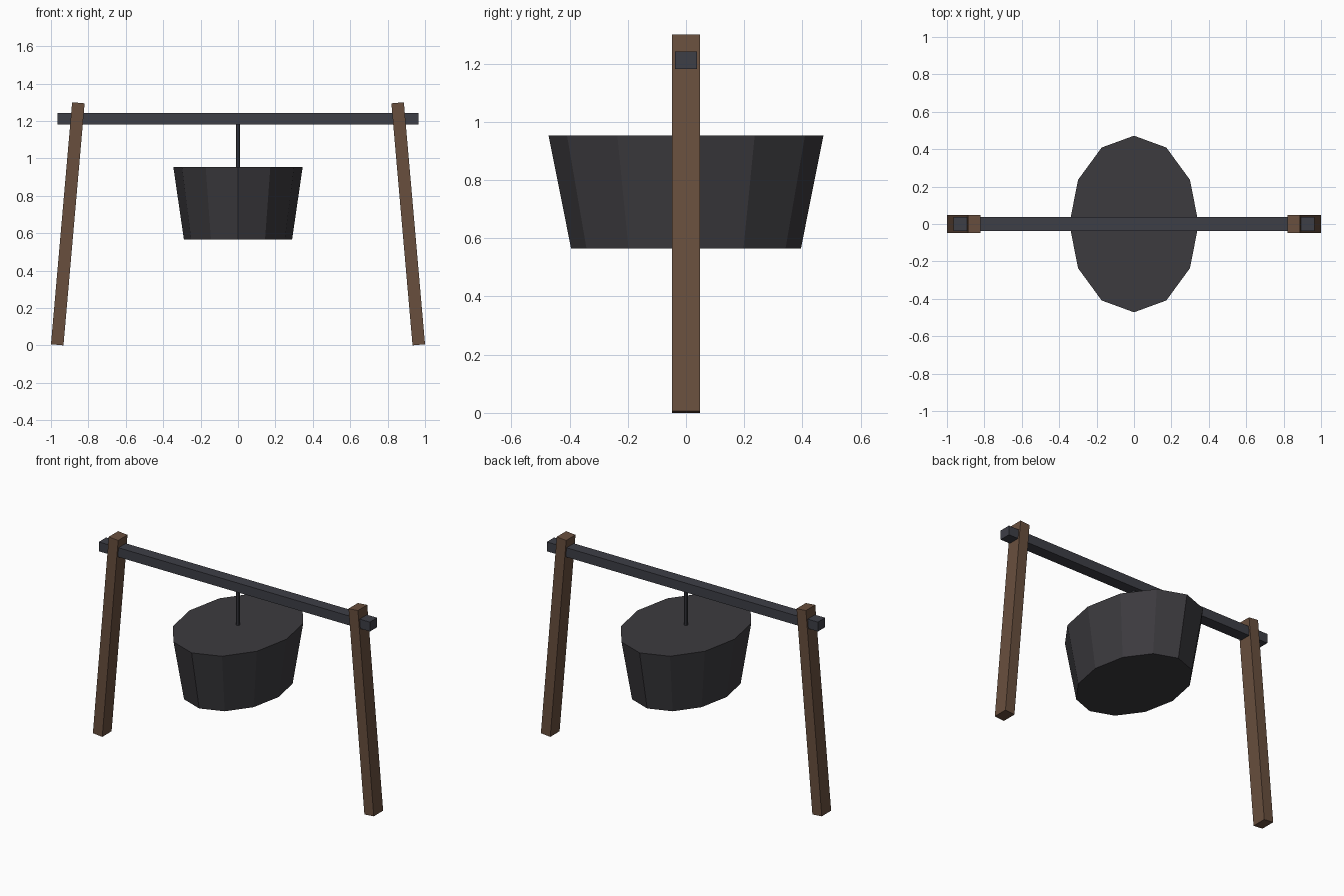
import bpy
import math

cube = bpy.data.objects.get("Cube")
if cube:
    bpy.data.objects.remove(cube, do_unlink=True)


def material(name, rgb):
    mat = bpy.data.materials.new(name)
    mat.use_nodes = True
    color = (*rgb, 1.0)
    mat.diffuse_color = color
    mat.node_tree.nodes["Principled BSDF"].inputs["Base Color"].default_value = color
    return mat


wood = material("brown wood", (0.14, 0.078, 0.048))
iron = material("blue grey iron", (0.048, 0.049, 0.062))
cast_iron = material("dark cast iron", (0.045, 0.043, 0.049))


def finish(name, mat):
    obj = bpy.context.object
    obj.name = name
    obj.data.name = name
    obj.data.materials.append(mat)
    return obj


def box(name, location, size, mat, tilt=0.0):
    bpy.ops.mesh.primitive_cube_add(size=1, location=location, rotation=(0, tilt, 0))
    obj = finish(name, mat)
    obj.scale = size
    return obj


# Two posts leaning inward
for side, label in ((-1, "right"), (1, "left")):
    box(label + "_post", (side * 0.91, 0, 0.65), (0.067, 0.095, 1.299),
        wood, -side * math.radians(5))

# Crossbar running through both posts
box("crossbar", (0, 0, 1.212), (1.93, 0.074, 0.06), iron)

# Hanging rod between crossbar and pot
bpy.ops.mesh.primitive_cylinder_add(vertices=8, radius=0.011, depth=0.26,
                                    location=(0, 0, 1.07))
finish("hanging_rod", iron)

# Twelve-sided oval pot, wider at the top
bpy.ops.mesh.primitive_cone_add(vertices=12, radius1=0.395, radius2=0.472,
                                depth=0.387, location=(0, 0, 0.759))
pot = finish("pot", cast_iron)
pot.scale.x = 0.732
